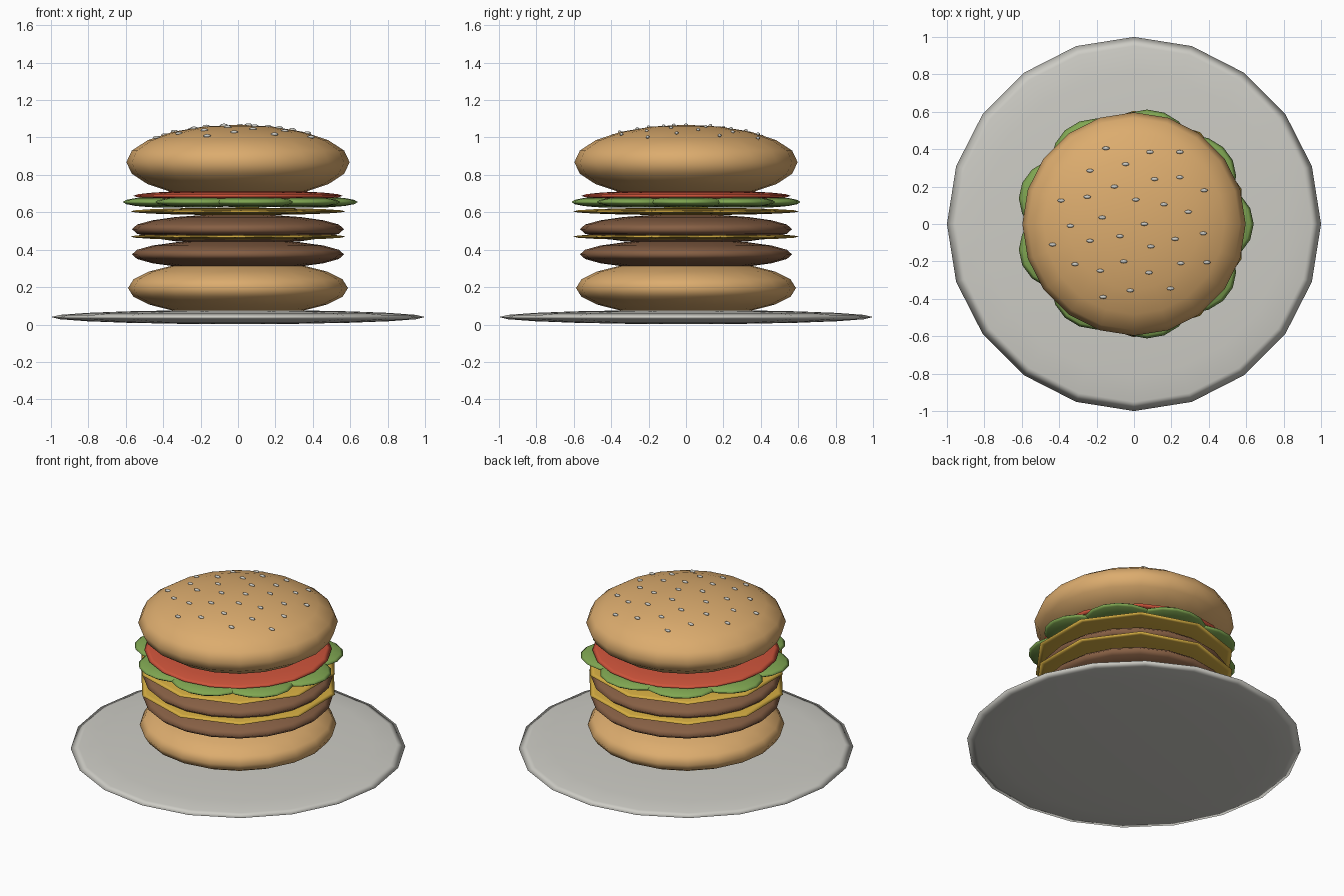
import bpy, bmesh, math
from mathutils import Matrix, Vector

if "Cube" in bpy.data.objects:
    bpy.data.objects.remove(bpy.data.objects["Cube"])


def srgb(r, g, b):
    lin = [((c / 255 + 0.055) / 1.055) ** 2.4 for c in (r, g, b)]
    return (*lin, 1.0)


def material(name, rgb):
    m = bpy.data.materials.new(name)
    m.diffuse_color = srgb(*rgb)
    m.use_nodes = True
    m.node_tree.nodes["Principled BSDF"].inputs["Base Color"].default_value = m.diffuse_color
    return m


TAN = material("toasted_tan", (220, 172, 110))
BROWN = material("meat_brown", (134, 95, 68))
YELLOW = material("cheese_yellow", (214, 174, 66))
RED = material("tomato_red", (206, 84, 59))
GREEN = material("leaf_green", (128, 167, 82))
WHITE = material("pale_grey", (205, 204, 197))


def ellipsoids(name, mat, centres, radii, segments=20, rings=10):
    """One object made of smooth, flattened spheres of equal size."""
    bm = bmesh.new()
    for c in centres:
        bmesh.ops.create_uvsphere(
            bm, u_segments=segments, v_segments=rings, radius=1,
            matrix=Matrix.Translation(Vector(c)) @ Matrix.Diagonal((*radii, 1)))
    for f in bm.faces:
        f.smooth = True
    me = bpy.data.meshes.new(name)
    bm.to_mesh(me)
    bm.free()
    me.materials.append(mat)
    ob = bpy.data.objects.new(name, me)
    bpy.context.collection.objects.link(ob)
    return ob


def layer(name, mat, z, r, h, segments=20):
    return ellipsoids(name, mat, [(0, 0, z)], (r, r, h), segments)


# Stacked layers, bottom to top
layer("plate", WHITE, 0.04, 1.0, 0.038)
layer("bottom_bun", TAN, 0.195, 0.588, 0.15)
layer("lower_patty", BROWN, 0.375, 0.567, 0.08)
layer("lower_cheese", YELLOW, 0.47, 0.605, 0.02, 10)
layer("upper_patty", BROWN, 0.51, 0.567, 0.08)
layer("upper_cheese", YELLOW, 0.605, 0.605, 0.02, 10)
layer("tomato", RED, 0.688, 0.56, 0.03)
BUN_Z, BUN_R, BUN_H = 0.868, 0.597, 0.2
layer("top_bun", TAN, BUN_Z, BUN_R, BUN_H)

# Ring of nine lettuce lobes
lobes = [(0.4 * math.cos(math.radians(a)), 0.4 * math.sin(math.radians(a)), 0.655)
         for a in range(0, 360, 40)]
ellipsoids("lettuce", GREEN, lobes, (0.24, 0.218, 0.03), 16, 8)

# Sesame seeds resting on the top bun
spots = [(-.15, .405), (.085, .385), (.245, .385), (-.045, .32), (-.235, .285),
         (.11, .24), (.245, .25), (-.105, .2), (.375, .18), (-.39, .125),
         (-.25, .145), (.01, .13), (.16, .105), (.29, .065), (-.17, .035),
         (.055, 0), (-.34, -.01), (-.435, -.11), (-.235, -.09), (-.075, -.065),
         (.09, -.12), (.22, -.08), (.37, -.05), (-.315, -.215), (-.18, -.25),
         (-.055, -.2), (.08, -.26), (.25, -.21), (.39, -.205), (-.165, -.39),
         (-.02, -.355), (.195, -.345)]
seeds = [(x, y, BUN_Z + BUN_H * math.sqrt(1 - (x * x + y * y) / BUN_R ** 2))
         for x, y in spots]
ellipsoids("sesame_seeds", WHITE, seeds, (0.02, 0.01, 0.009), 8, 6)
